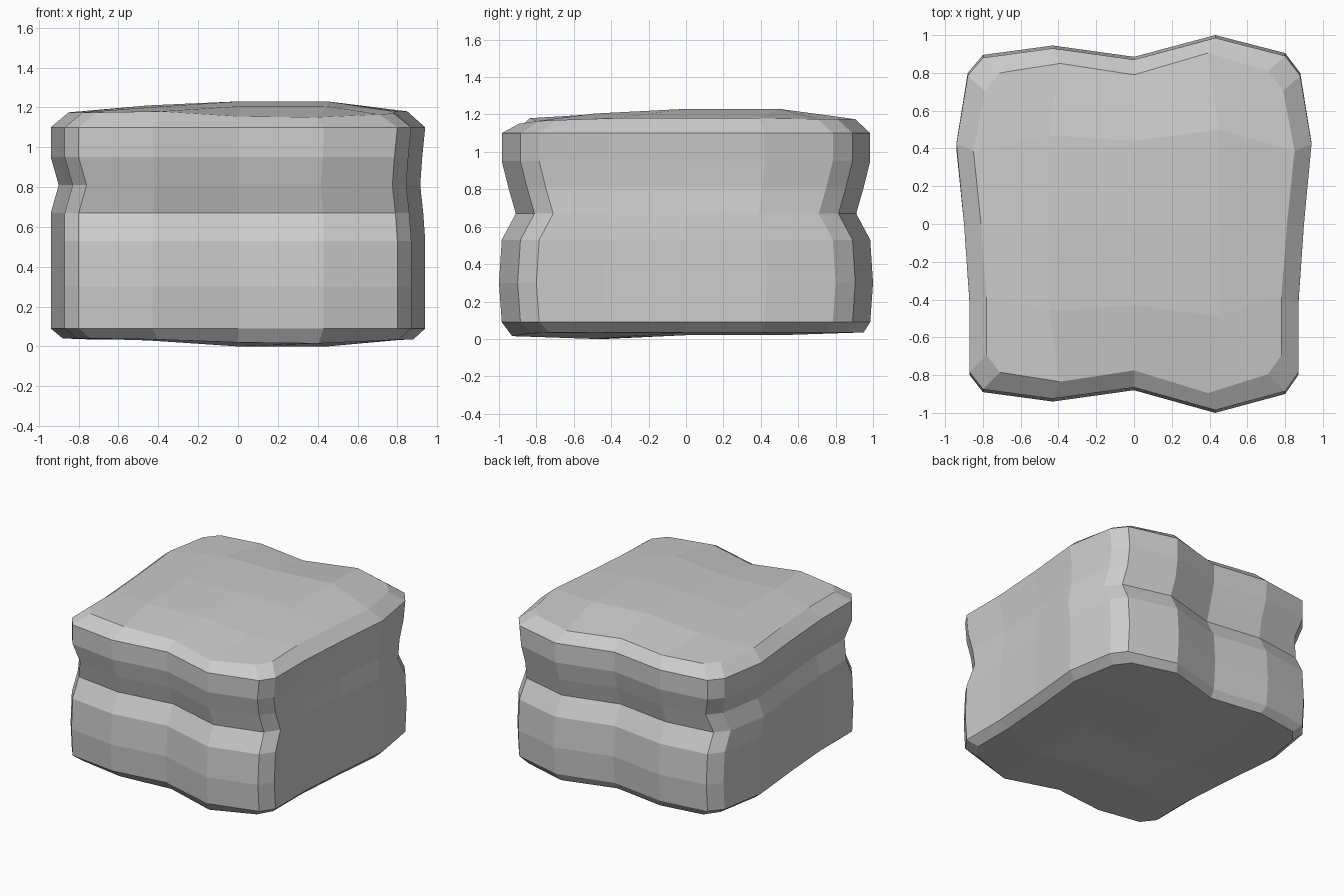
import bpy

if "Cube" in bpy.data.objects:
    bpy.data.objects.remove(bpy.data.objects["Cube"])

# Plan outline: distance of each wall from centre at five stations along it
U = [-0.80, -0.43, 0.0, 0.43, 0.80]
FRONT = [0.89, 0.94, 0.88, 1.00, 0.90]
BACK = [0.895, 0.945, 0.885, 1.00, 0.905]
SIDE = [0.87, 0.87, 0.90, 0.94, 0.88]


def ring(front, back, left, right, z_front, z_back, z_left, z_right):
    """Closed loop of 20 points, each wall pulled inwards by its own amount."""
    def along(i, low, high):
        u = U[i]
        return u + low if i == 0 else u - high if i == 4 else u * (1 - (low + high) / 2)
    f = [(along(i, left, right), -FRONT[i] + front, z_front[i]) for i in range(5)]
    r = [(SIDE[i] - right, along(i, front, back), z_right[i]) for i in range(5)]
    b = [(along(i, left, right), BACK[i] - back, z_back[i]) for i in range(5)]
    l = [(-SIDE[i] + left, along(i, front, back), z_left[i]) for i in range(5)]
    return f + r + b[::-1] + l[::-1]


def cap(verts, faces, start, heights, flip):
    """Fill a loop with a 3 x 3 inner grid and five-sided corners."""
    g = len(verts)
    ys = [(-0.46, -0.43, -0.49), (0, 0, 0), (0.47, 0.44, 0.50)]
    for j in range(3):
        for i, x in enumerate((-0.45, 0, 0.45)):
            verts.append((x, ys[j][i], heights[j][i]))
    new = []
    for j in range(2):
        for i in range(2):
            a = g + j * 3 + i
            new.append((a, a + 1, a + 4, a + 3))
    # inner grid perimeter, side by side, in the order of the loop
    sides = [(0, 1, 2), (2, 5, 8), (8, 7, 6), (6, 3, 0)]
    for s, inner in enumerate(sides):
        p = start + s * 5
        for k in range(2):
            new.append((p + 1 + k, p + 2 + k, g + inner[k + 1], g + inner[k]))
        prev = start + (s * 5 - 1) % 20
        before = start + (s * 5 - 2) % 20
        new.append((before, prev, p, p + 1, g + inner[0]))
    faces.extend(f[::-1] if flip else f for f in new)


# Wall profile: z, front/back inset, left inset, right inset
profile = [
    (0.09, 0.015, 0, 0), (0.30, 0, 0, 0), (0.53, 0.015, 0, 0),
    (0.67, 0.09, 0, 0.01), (0.81, 0.05, 0.04, 0.025),
    (0.95, 0.015, 0, 0.015), (1.10, 0.015, 0, 0),
]
low_front = [0.04, 0.035, 0.02, 0.015, 0.03]
low = [0.04] * 5
loops = [ring(0.07, 0.05, 0.06, 0.06, low_front, [0.035] * 5, low, [0.035] * 5)]
for z, d, l, r in profile:
    loops.append(ring(d, d, l, r, *[[z] * 5] * 4))
loops.append(ring(0.105, 0.095, 0.09, 0.09, [1.175, 1.18, 1.155, 1.15, 1.165],
                  [1.175] * 5, [1.175] * 5, [1.17, 1.18, 1.18, 1.18, 1.175]))

verts = [p for loop in loops for p in loop]
faces = []
for k in range(len(loops) - 1):
    for i in range(20):
        a, b = k * 20 + i, k * 20 + (i + 1) % 20
        faces.append((a, b, b + 20, a + 20))

# Bottom and gently domed top
cap(verts, faces, 0, [(0.03, 0, 0), (0.04, 0.02, 0.02), (0.04, 0.02, 0.02)], True)
cap(verts, faces, (len(loops) - 1) * 20,
    [(1.20, 1.205, 1.205), (1.21, 1.23, 1.23), (1.21, 1.23, 1.23)], False)

mesh = bpy.data.meshes.new("stone_block")
mesh.from_pydata(verts, [], faces)
mesh.update()
stone = bpy.data.objects.new("stone_block", mesh)
bpy.context.collection.objects.link(stone)
